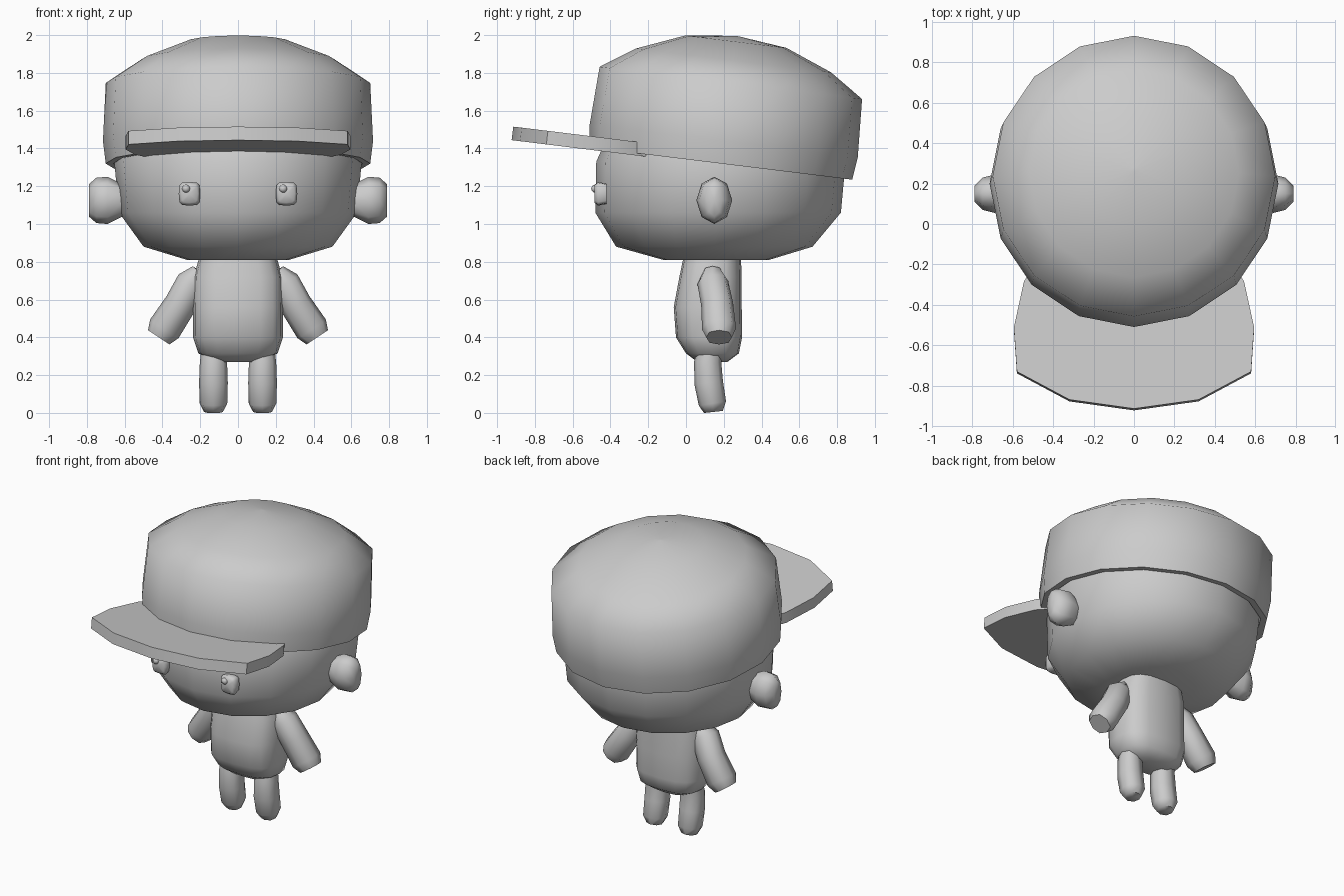
import bpy, bmesh, math
from mathutils import Vector, Matrix

if "Cube" in bpy.data.objects:
    bpy.data.objects.remove(bpy.data.objects["Cube"])

grey = bpy.data.materials.new("plain grey")
grey.use_nodes = True
GREY = (0.6, 0.6, 0.6, 1)
grey.diffuse_color = GREY
grey.node_tree.nodes["Principled BSDF"].inputs["Base Color"].default_value = GREY


def finish(name, bm, angle=65):
    bmesh.ops.recalc_face_normals(bm, faces=bm.faces)
    mesh = bpy.data.meshes.new(name)
    bm.to_mesh(mesh)
    bm.free()
    mesh.materials.append(grey)
    ob = bpy.data.objects.new(name, mesh)
    bpy.context.collection.objects.link(ob)
    bpy.ops.object.select_all(action="DESELECT")
    ob.select_set(True)
    bpy.context.view_layer.objects.active = ob
    bpy.ops.object.shade_smooth_by_angle(angle=math.radians(angle))
    return ob


def ring(centre, u, v, sides, power=2):
    """Points of a superellipse spanned by u and v."""
    pts = []
    for i in range(sides):
        a = math.tau * i / sides
        c, s = math.cos(a), math.sin(a)
        e = 2 / power
        pts.append(Vector(centre) + u * math.copysign(abs(c) ** e, c)
                   + v * math.copysign(abs(s) ** e, s))
    return pts


def skin(name, rings, angle=65):
    """Bridge rings into a closed skin with fan caps."""
    bm = bmesh.new()
    loops = [[bm.verts.new(p) for p in r] for r in rings]
    n = len(loops[0])
    for a, b in zip(loops, loops[1:]):
        for i in range(n):
            j = (i + 1) % n
            bm.faces.new((a[i], a[j], b[j], b[i]))
    for end in (loops[0], loops[-1]):
        hub = bm.verts.new(sum((v.co for v in end), Vector()) / n)
        for i in range(n):
            bm.faces.new((end[i], end[(i + 1) % n], hub))
    return finish(name, bm, angle)


def stack(name, levels, sides, power=2):
    """Levels are (z, centre y, x radius, y radius)."""
    return skin(name, [ring((0, y, z), Vector((rx, 0, 0)), Vector((0, ry, 0)), sides, power)
                       for z, y, rx, ry in levels])


def limb(name, path, side):
    """Path points are (x, y, z, radius), swept with eight sides."""
    pts = [Vector((side * p[0], p[1], p[2])) for p in path]
    rings = []
    for i, p in enumerate(pts):
        t = (pts[min(i + 1, len(pts) - 1)] - pts[max(i - 1, 0)]).normalized()
        u = Vector((0, 1, 0)).cross(t).normalized()
        r = path[i][3]
        rings.append(ring(p, u * r, t.cross(u) * r, 8, 2.4))
    return skin(name, rings)


# Head and torso
stack("head", [(0.81, 0.16, 0.27, 0.28), (0.88, 0.15, 0.50, 0.52), (1.06, 0.17, 0.63, 0.65),
               (1.33, 0.185, 0.655, 0.66), (1.5, 0.2, 0.6, 0.6), (1.65, 0.22, 0.4, 0.4)], 16)
stack("torso", [(0.27, 0.14, 0.12, 0.08), (0.315, 0.14, 0.21, 0.14), (0.40, 0.122, 0.238, 0.175),
                (0.56, 0.115, 0.237, 0.18), (0.72, 0.13, 0.235, 0.165), (0.84, 0.14, 0.2, 0.15)],
      16, 2.8)

# Cap, tilted down at the back: crown shell with an inner wall, and flat peak
tilt = Matrix.Translation((0, 0.185, 1.32)) @ Matrix.Rotation(math.radians(-7), 4, "X")
crown = [(0.3, 0.55), (0.2, 0.66), (0, 0.66), (0, 0.70), (0.12, 0.715),
         (0.43, 0.70), (0.55, 0.52), (0.65, 0.27), (0.68, 0.01)]
skin("cap_crown", [[tilt @ p for p in ring((0, 0, z), Vector((r, 0, 0)), Vector((0, r, 0)), 16)]
                   for z, r in crown])

half = [(0.47, -0.36), (0.545, -0.48), (0.595, -0.71), (0.58, -0.93), (0.32, -1.07)]
outline = half + [(0, -1.115)] + [(-x, y) for x, y in reversed(half)]
bm = bmesh.new()
low = bm.faces.new([bm.verts.new(tilt @ Vector((x, y, -0.012))) for x, y in outline])
top = bmesh.ops.extrude_face_region(bm, geom=[low])["geom"]
up = tilt.to_3x3() @ Vector((0, 0, 0.072))
bmesh.ops.translate(bm, vec=up, verts=[g for g in top if isinstance(g, bmesh.types.BMVert)])
finish("cap_peak", bm, 30)

# Paired parts
arm = [(0.20, 0.14, 0.745, 0.05), (0.245, 0.142, 0.69, 0.082), (0.305, 0.165, 0.575, 0.085),
       (0.39, 0.175, 0.445, 0.09), (0.42, 0.175, 0.40, 0.068)]
leg = [(0.13, 0.13, 0.36, 0.06), (0.13, 0.115, 0.27, 0.072), (0.13, 0.12, 0.16, 0.076),
       (0.13, 0.14, 0.05, 0.073), (0.13, 0.145, 0.005, 0.05)]
ear = [(0.60, 0.06, 0.08), (0.69, 0.095, 0.125), (0.75, 0.08, 0.12), (0.79, 0.04, 0.085)]
eye = [(-0.42, 0.05), (-0.465, 0.06), (-0.485, 0.045)]
for side, label in ((1, "left"), (-1, "right")):
    limb(label + "_arm", arm, side)
    limb(label + "_leg", leg, side)
    skin(label + "_ear", [ring((side * x, 0.15, 1.125), Vector((0, ry, 0)), Vector((0, 0, rz)), 8)
                          for x, ry, rz in ear])
    skin(label + "_eye", [ring((side * 0.257, y, 1.16), Vector((r * 0.95, 0, 0)),
                               Vector((0, 0, r * 1.05)), 12, 4) for y, r in eye])
    bm = bmesh.new()
    bmesh.ops.create_icosphere(bm, subdivisions=2, radius=0.022,
                               matrix=Matrix.Translation((side * 0.257 - 0.018, -0.48, 1.187)))
    finish(label + "_eye_glint", bm)
